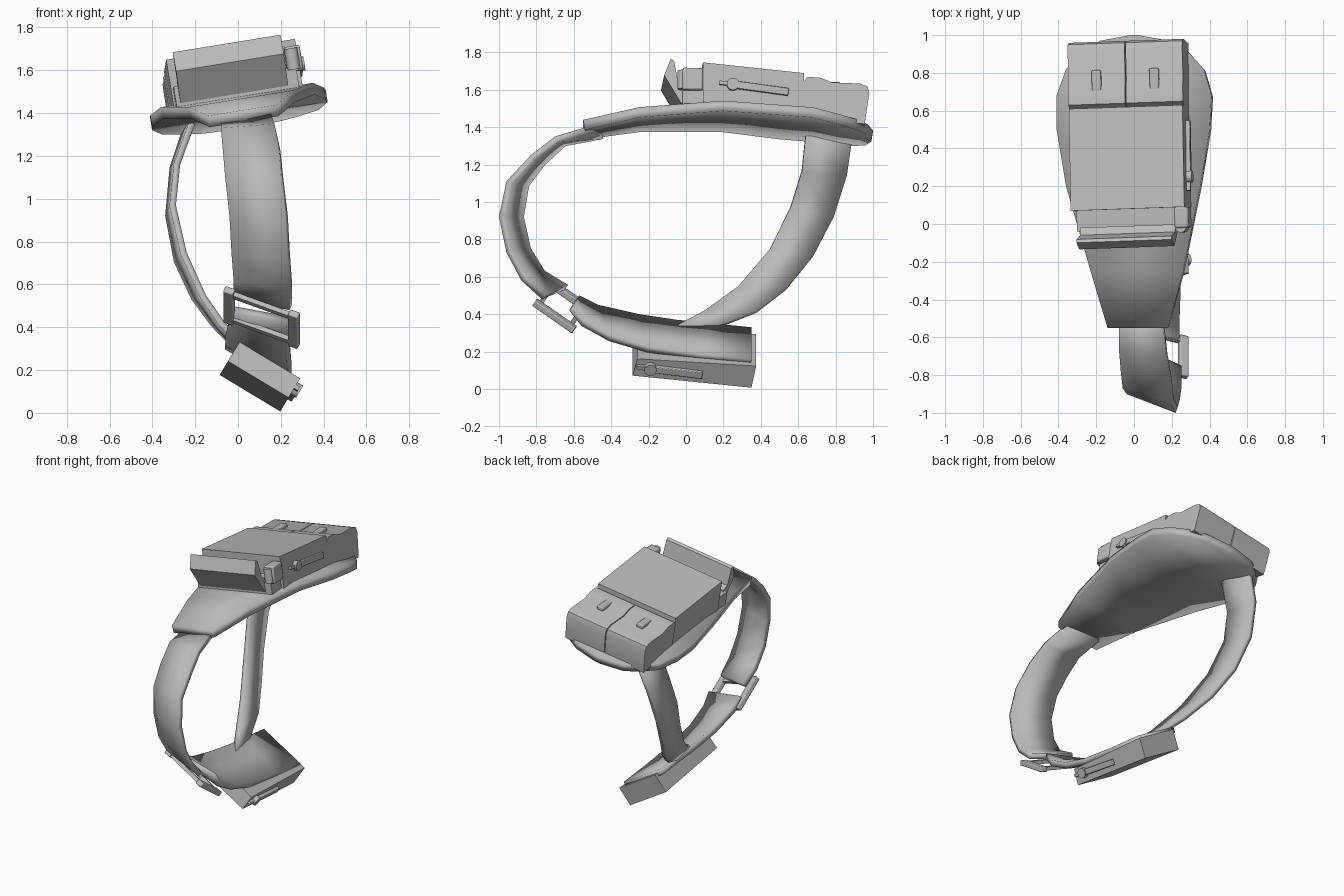
import bpy, bmesh
from math import radians, atan2
from mathutils import Matrix, Vector

default = bpy.data.objects.get("Cube")
if default:
    bpy.data.objects.remove(default, do_unlink=True)

# One plain grey for everything
GREY = (0.5, 0.5, 0.5, 1)
fabric = bpy.data.materials.new("plain grey")
fabric.use_nodes = True
fabric.diffuse_color = GREY
fabric.node_tree.nodes["Principled BSDF"].inputs["Base Color"].default_value = GREY

# Tilted local frames of the upper and lower gear
UPPER = (Matrix.Translation((0, 0, 1.47)) @ Matrix.Rotation(radians(-9.2), 4, "Y")
         @ Matrix.Rotation(radians(2), 4, "Z") @ Matrix.Translation((0, 0, -1.47)))
LOWER = Matrix.Translation((0.08, 0, 0.2)) @ Matrix.Rotation(radians(31), 4, "Y")


def finish(name, bm, frame=Matrix(), bevel=0, solid=None):
    """Turn a bmesh into a finished object, placed by its frame."""
    if solid is None:
        bmesh.ops.recalc_face_normals(bm, faces=bm.faces)
    mesh = bpy.data.meshes.new(name)
    bm.to_mesh(mesh)
    bm.free()
    mesh.materials.append(fabric)
    obj = bpy.data.objects.new(name, mesh)
    bpy.context.collection.objects.link(obj)
    obj.matrix_world = frame
    bpy.ops.object.select_all(action="DESELECT")
    bpy.context.view_layer.objects.active = obj
    obj.select_set(True)
    if solid is not None:
        mod = obj.modifiers.new("thickness", "SOLIDIFY")
        mod.thickness, mod.offset = abs(solid), 1 if solid > 0 else -1
        mod.use_even_offset = True
    if bevel:
        mod = obj.modifiers.new("soft edges", "BEVEL")
        mod.width, mod.segments, mod.limit_method = bevel, 2, "ANGLE"
    bpy.ops.object.shade_smooth_by_angle(angle=radians(35))
    return obj


def band(name, stations, thickness):
    """Loft a strip between paired edge points and thicken it."""
    bm = bmesh.new()
    rows = [[bm.verts.new(p) for p in pair] for pair in stations]
    for (a, b), (c, d) in zip(rows, rows[1:]):
        bm.faces.new((a, b, d, c))
    return finish(name, bm, solid=thickness)


def extrude(name, profile, x0, x1, frame, bevel=0):
    """Sweep a side profile of (y, z) points from x0 to x1."""
    bm = bmesh.new()
    face = bm.faces.new([bm.verts.new((x0, y, z)) for y, z in profile])
    moved = bmesh.ops.extrude_face_region(bm, geom=[face])["geom"]
    verts = [v for v in moved if isinstance(v, bmesh.types.BMVert)]
    bmesh.ops.translate(bm, verts=verts, vec=(x1 - x0, 0, 0))
    return finish(name, bm, frame, bevel)


def block(name, centre, size, frame, bevel=0):
    bm = bmesh.new()
    bmesh.ops.create_cube(bm, size=1)
    bmesh.ops.scale(bm, vec=size, verts=bm.verts)
    return finish(name, bm, frame @ Matrix.Translation(centre), bevel)


def rod(name, centre, radius, depth, frame, axis=None):
    bm = bmesh.new()
    bmesh.ops.create_cone(bm, cap_ends=True, segments=16, radius1=radius,
                          radius2=radius, depth=depth)
    turn = Matrix.Rotation(radians(90), 4, axis) if axis else Matrix()
    return finish(name, bm, frame @ Matrix.Translation(centre) @ turn)


def zipper(name, start, length, pitch, frame):
    """Raised pull tab with a round slider at its front end."""
    local = frame @ Matrix.Translation(start) @ Matrix.Rotation(pitch, 4, "X")
    block(name + "_pull", (0, length / 2, 0), (0.025, length, 0.04), local, 0.004)
    rod(name + "_slider", (0, 0, 0), 0.033, 0.04, local, "Y")
    block(name + "_stop", (0, -0.05, 0), (0.02, 0.05, 0.02), local)


# Shoulder pad: (y, left x, right x, centre height)
pad_rows = [(-0.55, -0.14, 0.18, 1.41), (-0.25, -0.23, 0.26, 1.465),
            (0.2, -0.36, 0.35, 1.485), (0.5, -0.41, 0.4, 1.455),
            (0.68, -0.41, 0.41, 1.44), (0.82, -0.36, 0.37, 1.41),
            (0.92, -0.26, 0.28, 1.395), (0.97, -0.18, 0.19, 1.385),
            (1.0, -0.02, 0.02, 1.38)]
band("shoulder_pad", [[(x, y, z + 0.16 * x) for x in (left, right)]
                      for y, left, right, z in pad_rows], -0.055)

# Front strap: left and right edges, from the pad down to the buckle
band("front_strap", [
    ((-0.08, -0.45, 1.37), (0.15, -0.5, 1.41)),
    ((-0.08, -0.66, 1.33), (0.17, -0.7, 1.35)),
    ((-0.07, -0.78, 1.22), (0.19, -0.83, 1.25)),
    ((-0.06, -0.87, 1.1), (0.2, -0.96, 1.11)),
    ((-0.04, -0.9, 0.92), (0.22, -1.0, 0.92)),
    ((-0.03, -0.86, 0.74), (0.23, -0.96, 0.73)),
    ((-0.02, -0.78, 0.61), (0.24, -0.88, 0.58)),
    ((-0.02, -0.65, 0.53), (0.24, -0.77, 0.48))], 0.035)

# Rear strap: front and back edges, bowing out to the right side
band("rear_strap", [
    ((-0.2, 0.64, 1.35), (-0.22, 0.89, 1.35)),
    ((-0.27, 0.62, 1.16), (-0.29, 0.86, 1.14)),
    ((-0.29, 0.56, 0.97), (-0.31, 0.79, 0.92)),
    ((-0.24, 0.45, 0.75), (-0.27, 0.68, 0.71)),
    ((-0.15, 0.28, 0.55), (-0.19, 0.54, 0.54)),
    ((-0.06, 0.1, 0.42), (-0.1, 0.38, 0.42)),
    ((0.02, -0.05, 0.34), (-0.02, 0.17, 0.34))], 0.03)

# Lower strap that widens into the under-arm pad
band("lower_pad", [
    ((-0.03, -0.57, 0.5), (0.24, -0.6, 0.45)),
    ((-0.03, -0.47, 0.45), (0.24, -0.54, 0.37)),
    ((-0.04, -0.25, 0.4), (0.245, -0.4, 0.29)),
    ((-0.04, -0.05, 0.37), (0.25, -0.2, 0.23)),
    ((-0.04, 0.15, 0.35), (0.25, 0.08, 0.19)),
    ((-0.04, 0.35, 0.33), (0.25, 0.35, 0.16))], -0.04)

# Buckle joining front and lower straps
across = Vector((0.36, -0.09, -0.13)).normalized()
along = Vector((0, 0.23, -0.16))
along = (along - across * along.dot(across)).normalized()
buckle = Matrix((across, along, across.cross(along))).transposed().to_4x4()
buckle.translation = (0.11, -0.665, 0.445)
for side, label in ((-1, "right"), (1, "left")):
    block("buckle_side_" + label, (side * 0.165, 0, 0), (0.05, 0.26, 0.035), buckle, 0.006)
for end, label in ((-1, "upper"), (1, "lower")):
    block("buckle_bar_" + label, (0, end * 0.1, 0), (0.32, 0.025, 0.025), buckle)

# Main pouch on the shoulder
extrude("main_pouch", [(0.08, 1.7), (0.62, 1.645), (0.62, 1.42), (0.08, 1.45)],
        -0.3, 0.31, UPPER)
zipper("main_zipper", (0.32, 0.24, 1.58), 0.3, atan2(-0.04, 0.3), UPPER)

# Pair of rear pouches with closing tabs
rear = [(0.62, 1.6), (0.64, 1.625), (0.71, 1.62), (0.77, 1.595), (0.92, 1.59),
        (0.96, 1.575), (0.97, 1.54), (0.945, 1.37), (0.62, 1.42)]
for label, x0, x1 in (("right", -0.305, 0.0), ("left", 0.006, 0.31)):
    extrude("rear_pouch_" + label, rear, x0, x1, UPPER)
    block("rear_tab_" + label, ((x0 + x1) / 2, 0.76, 1.605), (0.05, 0.12, 0.03), UPPER, 0.008)

# Front flap, its backing and the side clip
extrude("front_flap", [(-0.125, 1.64), (-0.09, 1.73), (-0.072, 1.72), (-0.05, 1.6),
                       (-0.01, 1.58), (-0.01, 1.49), (-0.035, 1.49)], -0.27, 0.24, UPPER)
block("flap_backing", (0, 0.03, 1.52), (0.58, 0.12, 0.1), UPPER)
block("side_clip", (0.285, 0.025, 1.61), (0.075, 0.11, 0.12), UPPER, 0.01)
rod("clip_pin", (0.28, -0.025, 1.61), 0.03, 0.1, UPPER)

# Under-arm pouch
extrude("lower_pouch", [(-0.26, 0.075), (-0.285, -0.03), (0.35, -0.105), (0.375, 0.03)],
        -0.13, 0.2, LOWER)
zipper("lower_zipper", (0.21, -0.19, 0.02), 0.28, atan2(-0.04, 0.28), LOWER)
